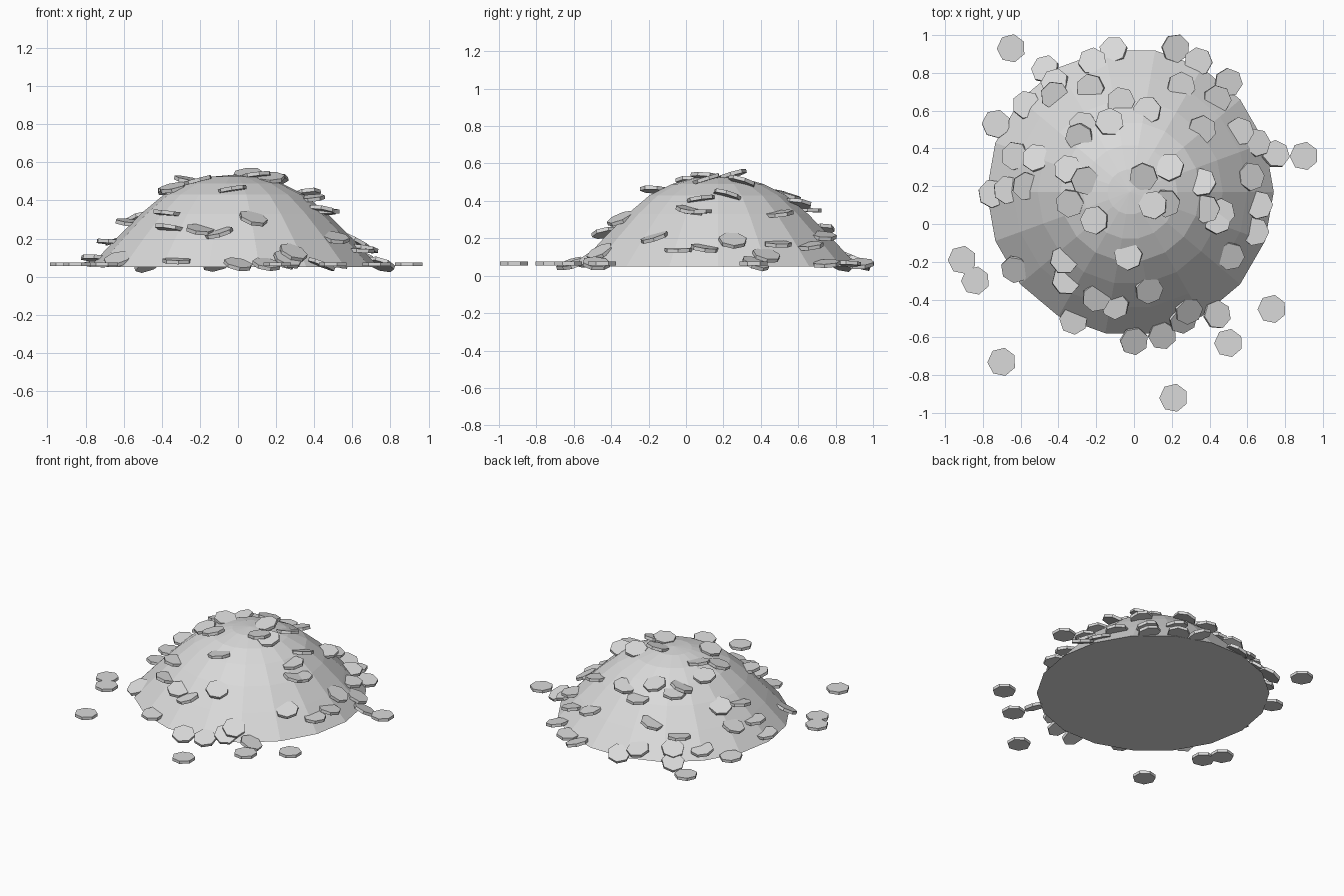
import bpy
import bmesh
import random
from math import hypot, radians, cos, sin, tau
from mathutils import Euler

random.seed(4)

default_cube = bpy.data.objects.get("Cube")
if default_cube:
    bpy.data.objects.remove(default_cube, do_unlink=True)

# One plain grey for the whole heap
grey = bpy.data.materials.new("light_grey")
grey.use_nodes = True
grey.diffuse_color = (0.7, 0.7, 0.7, 1)
grey.node_tree.nodes["Principled BSDF"].inputs["Base Color"].default_value = grey.diffuse_color

MOUND_X, MOUND_Y = -0.02, 0.17
MOUND_SIDES = 18
# Mound profile as (radius, height), from the rim up
PROFILE = [(.76, .05), (.62, .2), (.49, .33), (.37, .43), (.25, .49), (.12, .525)]
PEAK = .535


def add_object(name, mesh, location, rotation=(0, 0, 0)):
    obj = bpy.data.objects.new(name, mesh)
    obj.location = location
    obj.rotation_euler = rotation
    bpy.context.collection.objects.link(obj)
    return obj


def mesh_from(bm, name):
    bmesh.ops.recalc_face_normals(bm, faces=bm.faces)
    mesh = bpy.data.meshes.new(name)
    bm.to_mesh(mesh)
    bm.free()
    mesh.materials.append(grey)
    return mesh


def build_mound():
    """Lathe the profile into a faceted dome with a closed underside."""
    bm = bmesh.new()
    rings = []
    for radius, height in PROFILE:
        angles = [tau * i / MOUND_SIDES for i in range(MOUND_SIDES)]
        rings.append([bm.verts.new((radius * cos(a), radius * sin(a), height)) for a in angles])
    peak = bm.verts.new((0, 0, PEAK))
    for i in range(MOUND_SIDES):
        j = (i + 1) % MOUND_SIDES
        for lower, upper in zip(rings, rings[1:]):
            bm.faces.new((lower[i], lower[j], upper[j], upper[i]))
        bm.faces.new((rings[-1][i], rings[-1][j], peak))
    bm.faces.new(rings[0])
    return mesh_from(bm, "mound")


def build_coin():
    """Thin seven-sided disc."""
    bm = bmesh.new()
    bmesh.ops.create_cone(bm, cap_ends=True, segments=7, radius1=.076,
                          radius2=.076, depth=.02)
    return mesh_from(bm, "coin")


def mound_height(x, y):
    """Height of the mound surface below a point, or of its rim outside it."""
    distance = hypot(x - MOUND_X, y - MOUND_Y)
    steps = PROFILE + [(0, PEAK)]
    for (outer, low), (inner, high) in zip(steps, steps[1:]):
        if inner <= distance <= outer:
            return low + (high - low) * (outer - distance) / (outer - inner)
    return PROFILE[0][1]


add_object("mound", build_mound(), (MOUND_X, MOUND_Y, 0))
coin = build_coin()

# Coins lying flat on the ground around the heap
ground_coins = [(-.65, .93), (.9, .36), (-.91, -.19), (-.84, -.3),
                (-.7, -.73), (.21, -.92), (.73, -.45), (.5, -.63)]
for number, (x, y) in enumerate(ground_coins):
    add_object(f"ground_coin_{number}", coin, (x, y, .065), (0, 0, radians(40)))

# Coins scattered over the slopes, each with a small random tilt
slope_coins = [
    (-.47, .82), (-.42, .75), (-.42, .68), (-.22, .86), (-.11, .92), (.22, .93),
    (.34, .86), (.25, .73), (-.23, .72), (-.07, .65), (.07, .6), (.5, .75),
    (.44, .66), (.36, .5), (.56, .49), (.65, .43), (.75, .37), (-.27, .52),
    (-.29, .46), (-.13, .54), (-.57, .63), (-.73, .53), (-.52, .35), (-.63, .36),
    (-.35, .29), (-.26, .23), (-.57, .2), (-.75, .16), (-.67, .18), (-.34, .11),
    (-.21, .02), (.05, .25), (.19, .3), (.1, .1), (.17, .11), (.36, .22),
    (.38, .08), (.46, .06), (.44, .02), (.62, .25), (.66, .1), (.64, -.04),
    (.51, -.17), (-.03, -.17), (-.37, -.19), (-.36, -.3), (-.63, -.24), (-.2, -.39),
    (-.1, -.43), (.08, -.35), (-.32, -.51), (0, -.62), (.15, -.59), (.29, -.46),
    (.26, -.51), (.44, -.48)]
for number, (x, y) in enumerate(slope_coins):
    # Lean partly with the slope, then wobble
    steepness = min(1, hypot(x - MOUND_X, y - MOUND_Y) / .4) * .3
    tilt_x = -(y - MOUND_Y) * steepness + random.uniform(-.3, .3)
    tilt_y = (x - MOUND_X) * steepness + random.uniform(-.3, .3)
    turn = random.uniform(0, tau)
    rotation = (Euler((tilt_x, tilt_y, 0)).to_matrix()
                @ Euler((0, 0, turn)).to_matrix()).to_euler()
    add_object(f"slope_coin_{number}", coin, (x, y, mound_height(x, y) + .015), rotation)
